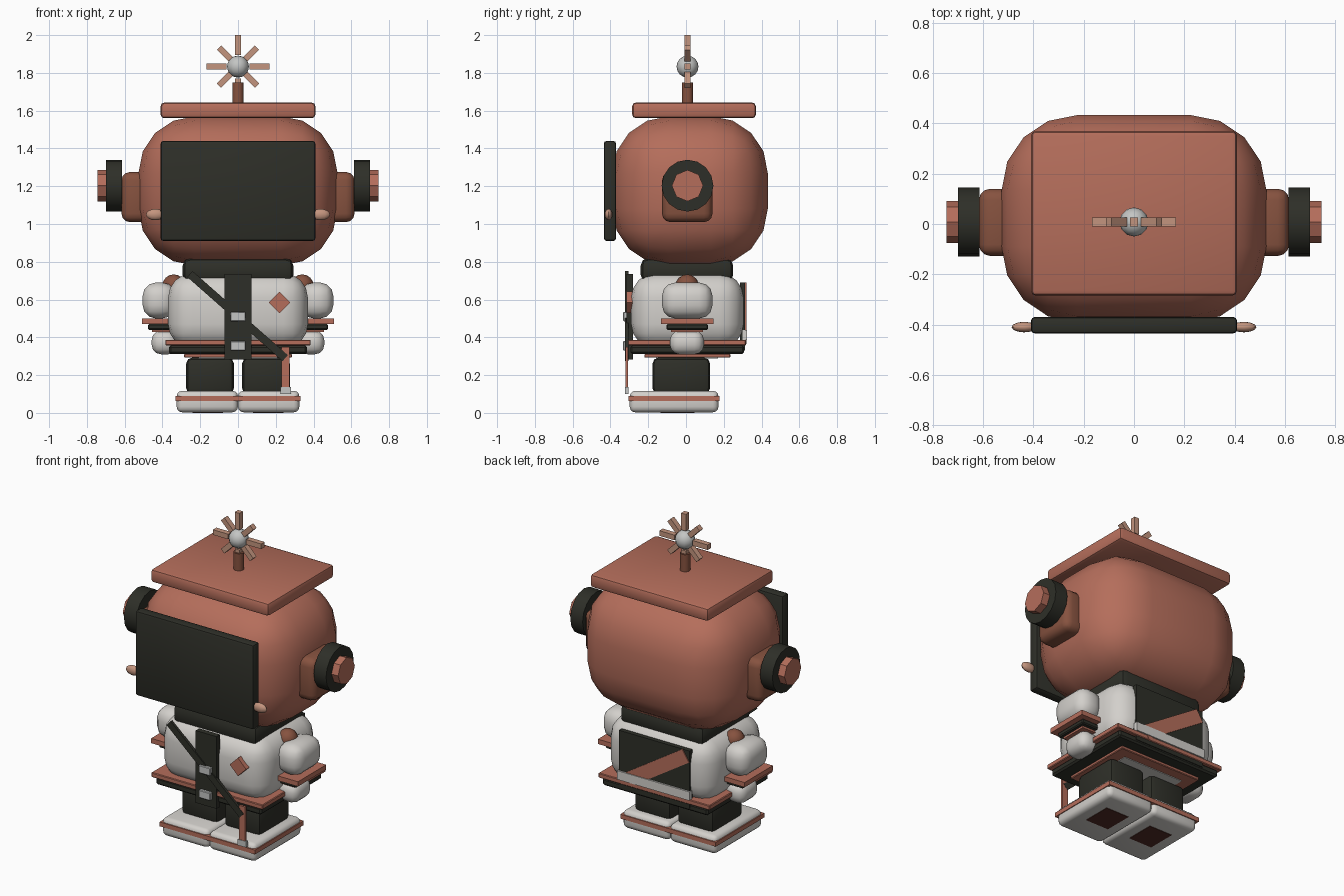
import bpy, bmesh, math
from mathutils import Matrix, Vector

cube = bpy.data.objects.get("Cube")
if cube:
    bpy.data.objects.remove(cube, do_unlink=True)


def material(name, rgb):
    m = bpy.data.materials.new(name)
    m.use_nodes = True
    m.diffuse_color = (*rgb, 1)
    m.node_tree.nodes["Principled BSDF"].inputs["Base Color"].default_value = (*rgb, 1)
    return m


CLAY = material("terracotta", (0.46, 0.155, 0.105))
BROWN = material("brown", (0.24, 0.085, 0.05))
DARK = material("charcoal", (0.027, 0.028, 0.021))
GREY = material("light_grey", (0.65, 0.63, 0.6))
SILVER = material("silver", (0.55, 0.56, 0.55))
PEACH = material("peach", (0.55, 0.3, 0.21))
SOLE = material("dark_sole", (0.08, 0.025, 0.018))


def finish(name, bm, mat, matrix):
    bmesh.ops.recalc_face_normals(bm, faces=bm.faces)
    mesh = bpy.data.meshes.new(name)
    bm.to_mesh(mesh)
    bm.free()
    mesh.materials.append(mat)
    ob = bpy.data.objects.new(name, mesh)
    ob.matrix_world = matrix
    bpy.context.collection.objects.link(ob)
    bpy.ops.object.select_all(action='DESELECT')
    ob.select_set(True)
    bpy.context.view_layer.objects.active = ob
    bpy.ops.object.shade_smooth_by_angle(angle=math.radians(35))
    return ob


def box(name, mat, x, y, z, bevel=0.0, segments=2, tilt=0.0):
    """Box from (low, high) ranges, tilted about the y axis."""
    lo, hi = Vector((x[0], y[0], z[0])), Vector((x[1], y[1], z[1]))
    bm = bmesh.new()
    bmesh.ops.create_cube(bm, size=1)
    bmesh.ops.scale(bm, vec=hi - lo, verts=bm.verts)
    if bevel:
        bmesh.ops.bevel(bm, geom=bm.edges[:], offset=bevel, segments=segments,
                        profile=0.5, affect='EDGES', clamp_overlap=True)
    place = Matrix.Translation((lo + hi) / 2) @ Matrix.Rotation(tilt, 4, 'Y')
    return finish(name, bm, mat, place)


def strip(name, mat, start, end, width, y):
    """Flat band between two (x, z) points."""
    dx, dz = end[0] - start[0], end[1] - start[1]
    cx, cz = (start[0] + end[0]) / 2, (start[1] + end[1]) / 2
    half = math.hypot(dx, dz) / 2
    return box(name, mat, (cx - half, cx + half), y,
               (cz - width / 2, cz + width / 2), tilt=-math.atan2(dz, dx))


def ball(name, mat, centre, radii, u=12, v=8):
    bm = bmesh.new()
    bmesh.ops.create_uvsphere(bm, u_segments=u, v_segments=v, radius=1)
    bmesh.ops.scale(bm, vec=radii, verts=bm.verts)
    return finish(name, bm, mat, Matrix.Translation(centre))


def cylinder(name, mat, centre, radius, depth, sides, axis='Z'):
    bm = bmesh.new()
    bmesh.ops.create_cone(bm, cap_ends=True, segments=sides, radius1=radius,
                          radius2=radius, depth=depth)
    turn = Matrix.Rotation(math.pi / 2, 4, 'Y') if axis == 'X' else Matrix()
    return finish(name, bm, mat, Matrix.Translation(centre) @ turn)


def sym(half):
    return (-half, half)


# Head, face screen and roof plate
box("head", CLAY, sym(0.527), (-0.39, 0.433), (0.78, 1.57), 0.3, 4)
box("face_screen", DARK, sym(0.41), (-0.435, -0.37), (0.91, 1.44), 0.015)
box("roof_plate", CLAY, sym(0.41), (-0.285, 0.37), (1.56, 1.643), 0.02)

# Antenna with a ring of spokes
hub_z, hub_y = 1.833, 0.008
cylinder("antenna_post", BROWN, (0, hub_y, 1.69), 0.03, 0.12, 12)
ball("antenna_ball", SILVER, (0, hub_y, hub_z), (0.058,) * 3)
for i in range(8):
    a = i * math.pi / 4
    near, far = (0.055, 0.142) if i % 2 else (0.062, 0.167)
    tip = [(r * math.cos(a), hub_z + r * math.sin(a)) for r in (near, far)]
    strip("antenna_spoke", PEACH, tip[0], tip[1], 0.032, (hub_y - 0.017, hub_y + 0.017))

# Neck, torso and layered skirt
box("neck", DARK, sym(0.293), (-0.24, 0.25), (0.69, 0.82), 0.04)
box("torso", GREY, sym(0.37), (-0.29, 0.305), (0.34, 0.74), 0.13, 4)
box("skirt_top", CLAY, sym(0.385), (-0.308, 0.317), (0.357, 0.387), 0.004, 1)
box("skirt_middle", DARK, sym(0.365), (-0.295, 0.308), (0.312, 0.357), 0.01, 1)
box("skirt_bottom", CLAY, sym(0.285), (-0.22, 0.235), (0.292, 0.312), 0.004, 1)
box("hips", GREY, sym(0.21), (-0.16, 0.17), (0.288, 0.32))

# Front trim
box("front_panel", DARK, sym(0.072), (-0.315, -0.28), (0.283, 0.735))
strip("front_strap", DARK, (-0.255, 0.735), (0.25, 0.29), 0.042, (-0.322, -0.305))
for z in (0.51, 0.355):
    box("buckle", SILVER, sym(0.04), (-0.333, -0.31), (z - 0.025, z + 0.025), 0.004, 1)
box("chest_diamond", CLAY, (0.18, 0.26), (-0.315, -0.28), (0.545, 0.625), tilt=math.pi / 4)
box("hanging_strap", CLAY, (0.23, 0.273), (-0.32, -0.306), (0.12, 0.35))
box("hanging_strap_tip", SILVER, (0.224, 0.281), (-0.323, -0.304), (0.1, 0.137))

# Back trim
box("back_panel", DARK, sym(0.245), (0.285, 0.313), (0.33, 0.69))
strip("back_sash", CLAY, (0.18, 0.4), (-0.22, 0.655), 0.085, (0.305, 0.319))
box("back_bar", GREY, sym(0.25), (0.3, 0.324), (0.385, 0.44))

# Paired parts
for side, s in (("left", 1), ("right", -1)):
    def span(a, b):
        return tuple(sorted((a * s, b * s)))

    # Ear and cheek
    box(side + "_ear_base", BROWN, span(0.46, 0.617), (-0.127, 0.14), (1.01, 1.275), 0.045, 3)
    cylinder(side + "_ear_ring", DARK, (0.657 * s, 0.008, 1.203), 0.137, 0.085, 16, 'X')
    cylinder(side + "_ear_cap", CLAY, (0.715 * s, 0.008, 1.203), 0.083, 0.06, 8, 'X')
    ball(side + "_cheek", PEACH, (0.437 * s, -0.41, 1.05), (0.05, 0.021, 0.03))

    # Arm, cuff and hand
    ball(side + "_shoulder_cap", BROWN, (0.34 * s, 0.006, 0.675), (0.06, 0.06, 0.058))
    box(side + "_arm", GREY, span(0.33, 0.505), (-0.127, 0.14), (0.5, 0.69), 0.07, 3)
    box(side + "_cuff_top", CLAY, span(0.33, 0.508), (-0.133, 0.146), (0.47, 0.5))
    box(side + "_cuff_middle", DARK, span(0.34, 0.477), (-0.103, 0.116), (0.44, 0.47), 0.006, 1)
    box(side + "_cuff_bottom", CLAY, span(0.345, 0.455), (-0.08, 0.09), (0.428, 0.44))
    box(side + "_hand", GREY, span(0.32, 0.457), (-0.085, 0.095), (0.31, 0.435), 0.05, 3)

    # Leg and foot
    box(side + "_leg", DARK, span(0.022, 0.274), (-0.177, 0.127), (0.1, 0.292), 0.03)
    box(side + "_foot", GREY, span(0, 0.325), (-0.298, 0.172), (0.003, 0.117), 0.03, 3)
    box(side + "_foot_band", CLAY, span(0, 0.33), (-0.304, 0.178), (0.063, 0.09))
    box(side + "_sole", SOLE, span(0.08, 0.24), (-0.135, 0.045), (0, 0.009))
